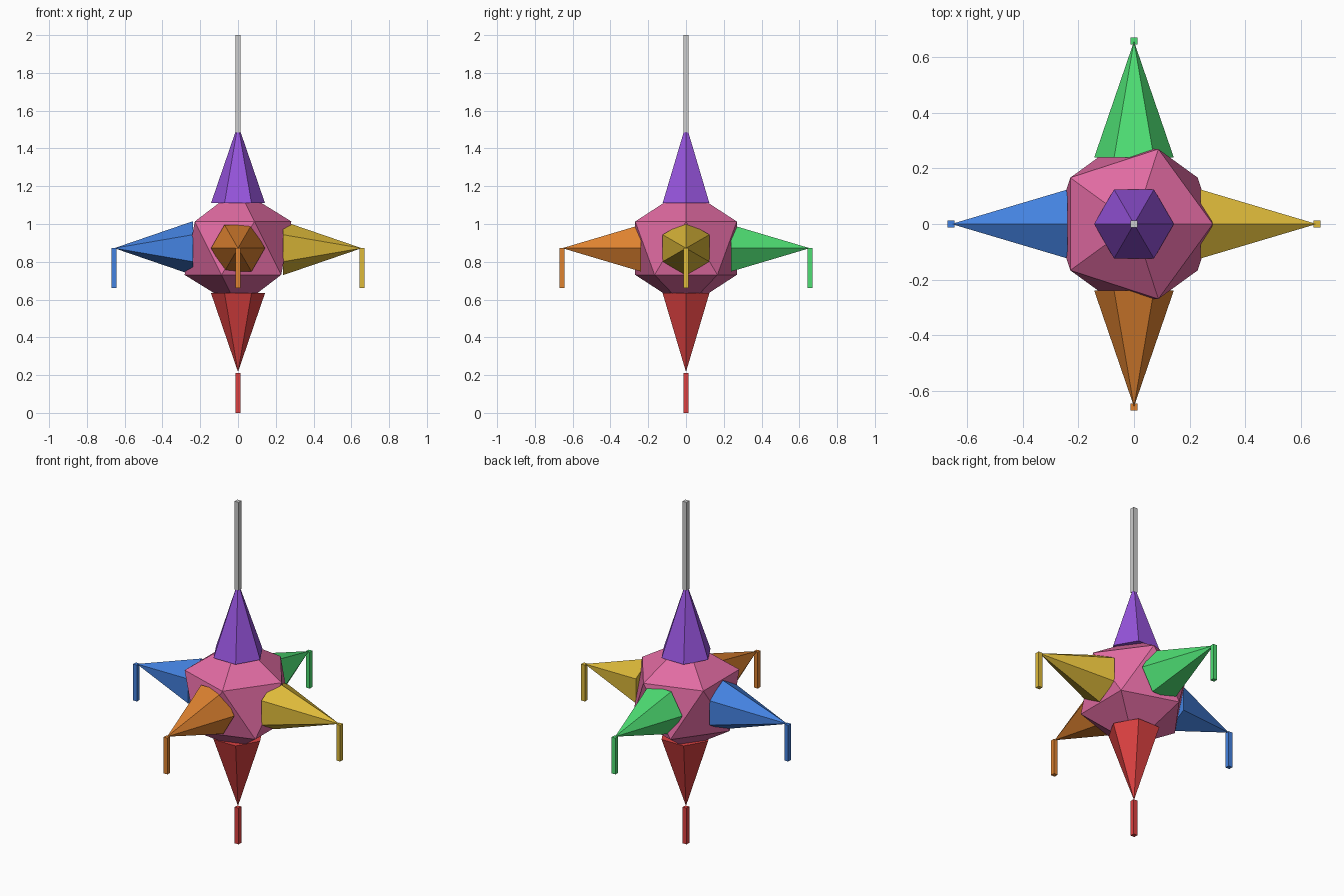
import bpy
import bmesh
from math import radians
from mathutils import Matrix, Vector

if "Cube" in bpy.data.objects:
    bpy.data.objects.remove(bpy.data.objects["Cube"])

CENTRE = Vector((0, 0, 0.872))   # middle of the body
BASE, TIP = 0.238, 0.655         # cone base and tip distance from the middle
THICK = 0.025                    # string and tassel thickness
TASSEL = 0.212                   # tassel length


def material(name, rgb):
    linear = [((c / 255 + 0.055) / 1.055) ** 2.4 for c in rgb] + [1]
    mat = bpy.data.materials.new(name)
    mat.use_nodes = True
    mat.diffuse_color = linear
    mat.node_tree.nodes["Principled BSDF"].inputs["Base Color"].default_value = linear
    return mat


def add_object(name, bm, mat):
    mesh = bpy.data.meshes.new(name)
    bm.to_mesh(mesh)
    bm.free()
    mesh.materials.append(mat)
    obj = bpy.data.objects.new(name, mesh)
    bpy.context.collection.objects.link(obj)


def add_bar(name, x, y, bottom, top, mat):
    bm = bmesh.new()
    size = Matrix.Diagonal((THICK, THICK, top - bottom, 1))
    place = Matrix.Translation((x, y, (bottom + top) / 2))
    bmesh.ops.create_cube(bm, size=1, matrix=place @ size)
    add_object(name, bm, mat)


def add_cone(name, tilt, mat):
    # six-sided cone with corners on the x axis, then tilted outwards
    bm = bmesh.new()
    lift = Matrix.Translation((0, 0, (BASE + TIP) / 2))
    bmesh.ops.create_cone(bm, cap_ends=True, segments=6, radius1=0.143,
                          radius2=0, depth=TIP - BASE, matrix=lift)
    # make sure a corner lies on +x whatever the primitive's start angle
    if not any(abs(v.co.y) < 0.001 and v.co.x > 0.1 for v in bm.verts):
        bm.transform(Matrix.Rotation(radians(30), 4, 'Z'))
    bm.transform(Matrix.Translation(CENTRE) @ tilt)
    add_object(name, bm, mat)


# Faceted body
bm = bmesh.new()
bmesh.ops.create_icosphere(bm, subdivisions=1, radius=0.316,
                           matrix=Matrix.Translation(CENTRE))
add_object("body", bm, material("pink", (225, 107, 162)))

# Six cones: name, tilt axis, tilt angle, colour
cones = [
    ("top", 'X', 0, "purple", (150, 84, 220)),
    ("bottom", 'X', 180, "red", (220, 65, 65)),
    ("front", 'X', 90, "orange", (222, 130, 48)),
    ("back", 'X', -90, "green", (78, 222, 115)),
    ("left", 'Y', 90, "yellow", (222, 186, 58)),
    ("right", 'Y', -90, "blue", (68, 130, 224)),
]
for side, axis, angle, colour, rgb in cones:
    mat = material(colour, rgb)
    tilt = Matrix.Rotation(radians(angle), 4, axis)
    add_cone(side + "_cone", tilt, mat)
    # Tassel hanging from the tip
    if side != "top":
        tip = CENTRE + tilt @ Vector((0, 0, TIP + 0.002))
        top = TASSEL if side == "bottom" else tip.z
        add_bar(side + "_tassel", tip.x, tip.y, top - TASSEL, top, mat)

# Hanging string
add_bar("string", 0, 0, 1.485, 2, material("light grey", (205, 205, 205)))
